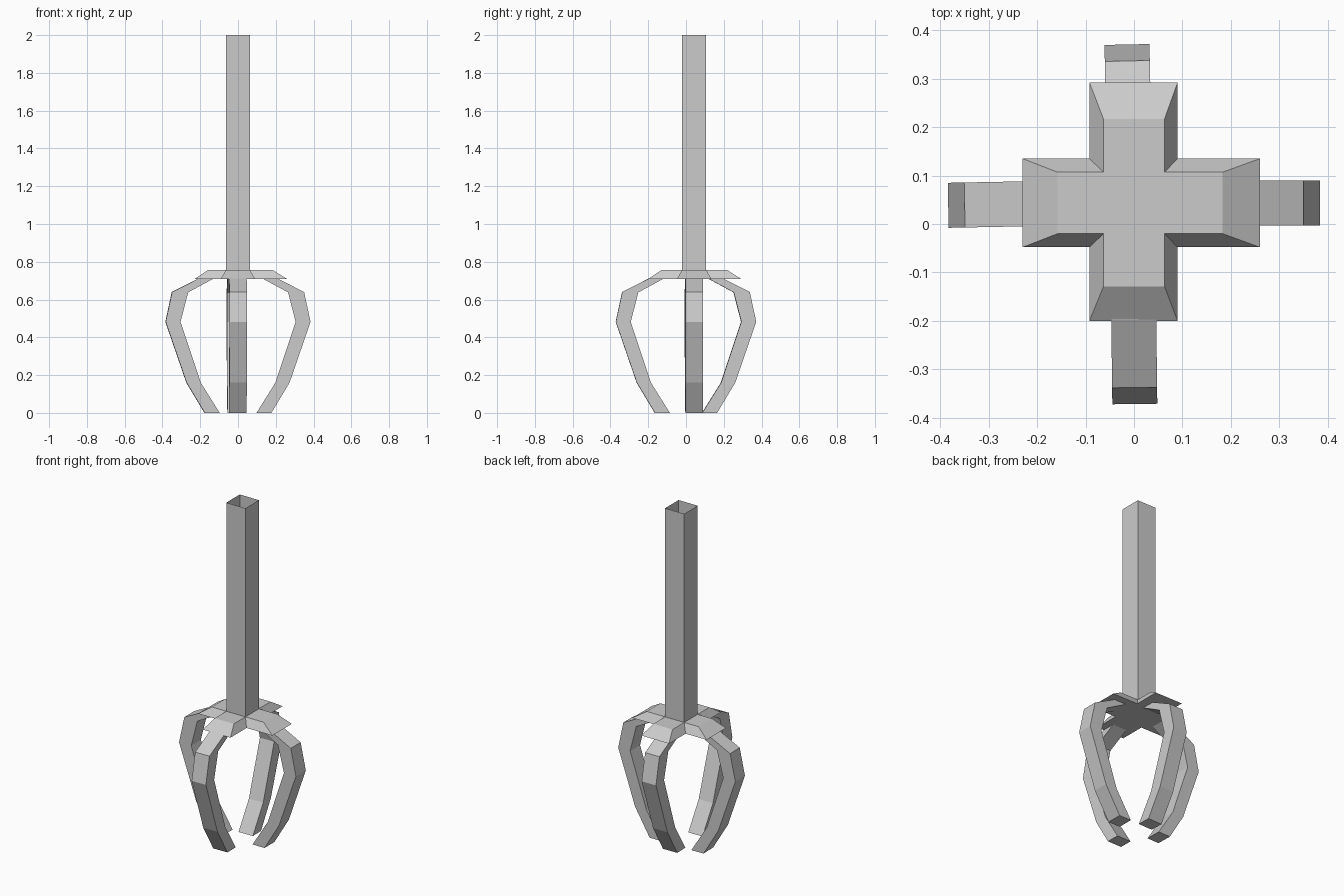
import bpy, bmesh, math
from mathutils import Vector

if "Cube" in bpy.data.objects:
    bpy.data.objects.remove(bpy.data.objects["Cube"])

grey = bpy.data.materials.new("plain grey")
grey.diffuse_color = (0.6, 0.6, 0.6, 1)
grey.use_nodes = True
grey.node_tree.nodes["Principled BSDF"].inputs["Base Color"].default_value = grey.diffuse_color


def make(name, verts, faces, recalc=True):
    bm = bmesh.new()
    vs = [bm.verts.new(v) for v in verts]
    for f in faces:
        bm.faces.new([vs[i] for i in f])
    if recalc:
        bmesh.ops.recalc_face_normals(bm, faces=bm.faces)
    mesh = bpy.data.meshes.new(name)
    bm.to_mesh(mesh)
    bm.free()
    mesh.materials.append(grey)
    ob = bpy.data.objects.new(name, mesh)
    bpy.context.collection.objects.link(ob)
    return ob


# Square hollow shaft, open at the top
X0, X1, Y0, Y1 = -0.063, 0.063, -0.02, 0.107
corners = [(X0, Y0), (X1, Y0), (X1, Y1), (X0, Y1)]
make("shaft",
     [(x, y, z) for z in (0.757, 2.0) for x, y in corners],
     [(i, (i + 1) % 4, (i + 1) % 4 + 4, i + 4) for i in range(4)], recalc=False)


# Cross-shaped hub with sloping sides
def cross(x0, x1, y0, y1, ix0, ix1, iy0, iy1, z):
    pts = [(ix0, iy0), (ix0, y0), (ix1, y0), (ix1, iy0), (x1, iy0), (x1, iy1),
           (ix1, iy1), (ix1, y1), (ix0, y1), (ix0, iy1), (x0, iy1), (x0, iy0)]
    return [(x, y, z) for x, y in pts]


low = cross(-0.23, 0.26, -0.2, 0.292, -0.092, 0.09, -0.048, 0.135, 0.709)
high = cross(-0.158, 0.183, -0.129, 0.217, X0, X1, Y0, Y1, 0.757)
cap = [(0, 3, 6, 9), (0, 1, 2, 3), (3, 4, 5, 6), (6, 7, 8, 9), (9, 10, 11, 0)]
sides = [(i, (i + 1) % 12, (i + 1) % 12 + 12, i + 12) for i in range(12)]
make("hub", low + high, cap + [tuple(i + 12 for i in f) for f in cap] + sides)

# Bent fingers: (radius, height) along the outer and inner edges, top to tip
outer = [(0.21, 0.711), (0.35, 0.64), (0.384, 0.482), (0.273, 0.16), (0.177, 0.0)]
inner = [(0.13, 0.711), (0.265, 0.638), (0.305, 0.482), (0.198, 0.16), (0.098, 0.0)]


def finger(name, origin, degrees, half=0.0465):
    a = math.radians(degrees)
    d = Vector((math.cos(a), math.sin(a), 0))
    side = Vector((-d.y, d.x, 0)) * half
    base = Vector((*origin, 0))
    verts = []
    for (ro, zo), (ri, zi) in zip(outer, inner):
        o = base + d * ro + Vector((0, 0, zo))
        i = base + d * ri + Vector((0, 0, zi))
        verts += [o - side, o + side, i + side, i - side]
    n = len(outer)
    faces = [(4 * s + k, 4 * s + (k + 1) % 4, 4 * s + 4 + (k + 1) % 4, 4 * s + 4 + k)
             for s in range(n - 1) for k in range(4)]
    faces += [(0, 1, 2, 3), tuple(range(4 * n - 4, 4 * n))]
    make(name, verts, faces)


finger("right_finger", (0, 0.0435), 0)
finger("left_finger", (0, 0.046), 181.1)
finger("back_finger", (-0.0065, -0.013), 91.2)
finger("front_finger", (-0.003, 0.012), 270.7)
